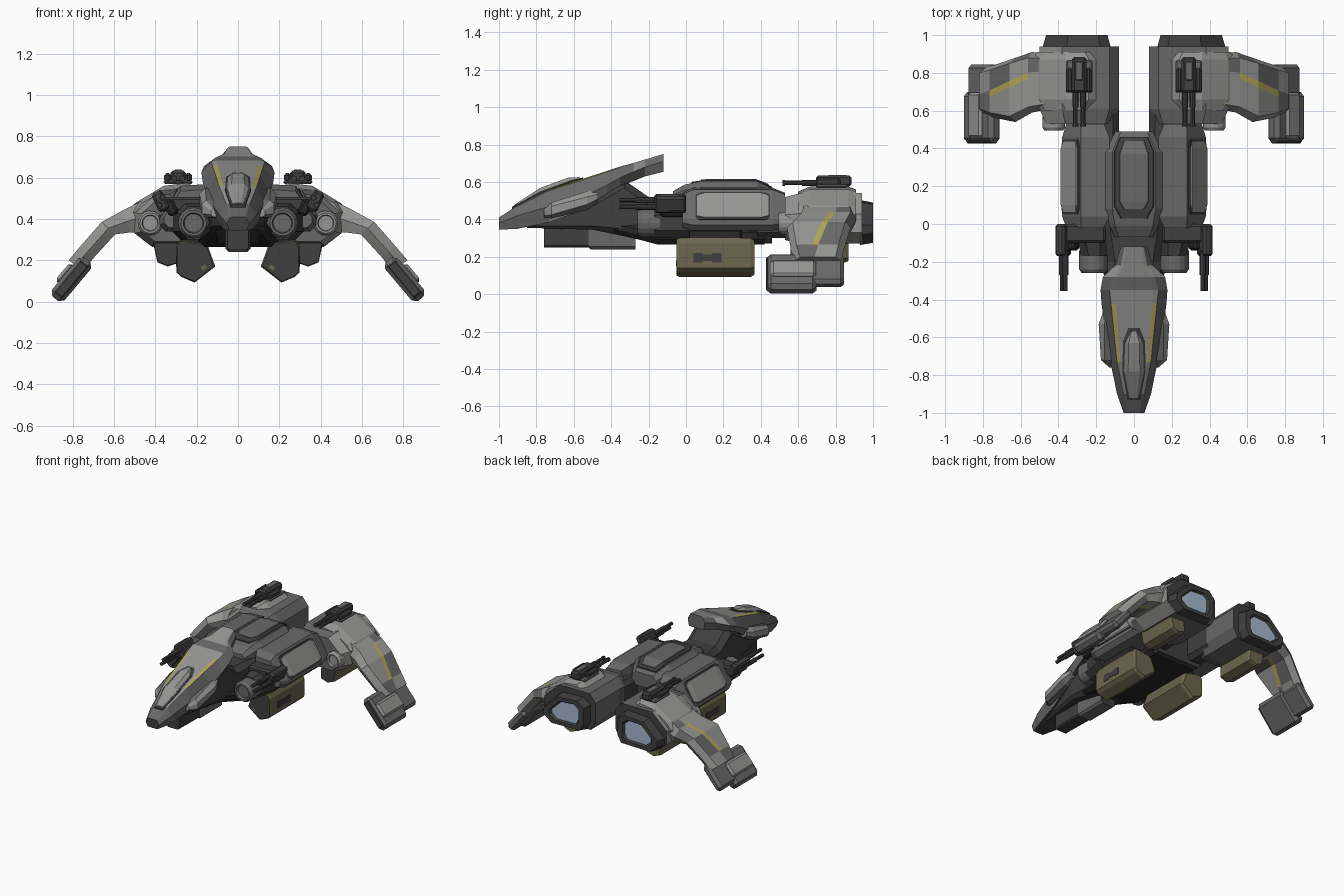
import bpy
import bmesh
from math import cos, sin, pi, radians
from mathutils import Matrix, Vector

default = bpy.data.objects.get("Cube")
if default:
    bpy.data.objects.remove(default, do_unlink=True)


def make_material(name, red, green, blue):
    mat = bpy.data.materials.new(name)
    mat.use_nodes = True
    colour = (red, green, blue, 1)
    mat.diffuse_color = colour
    mat.node_tree.nodes["Principled BSDF"].inputs["Base Color"].default_value = colour
    return mat


LIGHT, MID, DARK, BLACK, OLIVE, YELLOW, BLUE = range(7)
MATERIALS = [
    make_material("light grey", .3, .3, .29),
    make_material("mid grey", .14, .14, .14),
    make_material("dark grey", .05, .05, .05),
    make_material("black", .022, .022, .022),
    make_material("olive", .15, .135, .075),
    make_material("yellow", .44, .38, .1),
    make_material("exhaust blue", .38, .47, .63),
]


def finish(name, bm, mirror):
    """Turn a bmesh into a flat-shaded object, optionally mirrored across x."""
    bmesh.ops.recalc_face_normals(bm, faces=bm.faces[:])
    mesh = bpy.data.meshes.new(name)
    bm.to_mesh(mesh)
    bm.free()
    for mat in MATERIALS:
        mesh.materials.append(mat)
    obj = bpy.data.objects.new(name, mesh)
    bpy.context.collection.objects.link(obj)
    if mirror:
        obj.modifiers.new("Mirror", "MIRROR")


def loft(name, rings, mat, mirror=False, rule=None, caps=None):
    """Bridge matching rings; rule(segment, strip) may pick a face colour."""
    bm = bmesh.new()
    rows = [[bm.verts.new(p) for p in ring] for ring in rings]
    count = len(rows[0])
    for seg in range(len(rows) - 1):
        for strip in range(count):
            after = (strip + 1) % count
            face = bm.faces.new((rows[seg][strip], rows[seg][after],
                                 rows[seg + 1][after], rows[seg + 1][strip]))
            face.material_index = rule(seg, strip) if rule else mat
    for row, colour in zip((rows[0], rows[-1]), caps or (mat, mat)):
        bm.faces.new(row).material_index = colour
    finish(name, bm, mirror)


def chamfered(y, x0, x1, z0, z1, c):
    return [(x0 + c, y, z0), (x1 - c, y, z0), (x1, y, z0 + c), (x1, y, z1 - c),
            (x1 - c, y, z1), (x0 + c, y, z1), (x0, y, z1 - c), (x0, y, z0 + c)]


def hull(name, stations, mat, mirror=True, **options):
    loft(name, [chamfered(*s) for s in stations], mat, mirror, **options)


def centred(name, stations, mat, **options):
    """Hull on the centre line; stations are y, half width, bottom, top, chamfer."""
    full = [(y, -w, w, z0, z1, c) for y, w, z0, z1, c in stations]
    hull(name, full, mat, False, **options)


def prism(name, outline, stations, mat, **options):
    """Mirrored x-z outline along y; stations are y and a scale about its middle."""
    middle = sum((Vector(p) for p in outline), Vector((0, 0))) / len(outline)
    rings = []
    for y, scale in stations:
        points = [middle.lerp(Vector(p), scale) for p in outline]
        rings.append([(p.x, y, p.y) for p in points])
    loft(name, rings, mat, True, **options)


def box(name, centre, size, mat, tilt=0, bevel=.012):
    bm = bmesh.new()
    bmesh.ops.create_cube(bm, size=1)
    bmesh.ops.scale(bm, vec=size, verts=bm.verts)
    if bevel:
        bmesh.ops.bevel(bm, geom=bm.edges[:], offset=bevel, segments=1, affect="EDGES")
    turn = Matrix.Translation(centre) @ Matrix.Rotation(radians(tilt), 4, "Y")
    bmesh.ops.transform(bm, matrix=turn, verts=bm.verts)
    for face in bm.faces:
        face.material_index = mat
    finish(name, bm, True)


def tube(name, x, z, profile, mat, sides=16):
    """Turned part along y; profile is a list of (y, radius)."""
    rings = [[(x + r * cos(2 * pi * i / sides), y, z + r * sin(2 * pi * i / sides))
              for i in range(sides)] for y, r in profile]
    loft(name, rings, mat, True)


# Nose shell: y, then top, shoulder and lower edge as half width and height
def shell_ring(y, wt, zt, ws, zs, wb, zb):
    half = [(wt * .8, zt), (wt, zt - .006), (ws, zs), (wb, zb)]
    return [(x, y, z) for x, z in half] + [(-x, y, z) for x, z in reversed(half)]


def shell_colour(seg, strip):
    if strip in (0, 6) and seg in (2, 3):
        return YELLOW
    if strip == 3:
        return DARK
    if strip in (0, 6, 7):
        return MID if seg in (0, 5) else LIGHT
    return LIGHT if (seg, strip) in ((2, 2), (2, 4), (6, 1), (6, 5)) else MID


loft("nose_shell", [shell_ring(*s) for s in (
    (-1, .04, .41, .055, .38, .04, .345),
    (-.9, .055, .475, .09, .42, .07, .35),
    (-.73, .09, .56, .125, .47, .1, .385),
    (-.55, .108, .618, .155, .52, .13, .45),
    (-.42, .122, .66, .172, .585, .15, .54),
    (-.35, .13, .683, .177, .625, .15, .58),
    (-.28, .11, .702, .165, .655, .12, .605),
    (-.22, .07, .72, .1, .68, .09, .63),
    (-.12, .05, .75, .07, .71, .06, .655))], MID, rule=shell_colour, caps=(DARK, MID))


# Raised canopy following the slope of the nose
def canopy_ring(y, w, z, h):
    return [(-w, y, z - .03), (-w, y, z), (-w * .6, y, z + h),
            (w * .6, y, z + h), (w, y, z), (w, y, z - .03)]


loft("canopy_frame", [canopy_ring(*s) for s in (
    (-.93, .035, .464, .004), (-.78, .062, .543, .008), (-.62, .058, .602, .008),
    (-.55, .03, .62, .004))], DARK)
loft("canopy", [canopy_ring(*s) for s in (
    (-.92, .025, .472, .005), (-.78, .052, .548, .02), (-.63, .047, .603, .02),
    (-.57, .022, .616, .01))], LIGHT)
hull("cheek_panel", [(-.76, .08, .13, .41, .45, .01), (-.72, .08, .175, .405, .49, .02),
                     (-.53, .1, .187, .45, .55, .03), (-.47, .1, .165, .49, .555, .02)], LIGHT,
     rule=lambda seg, strip: LIGHT if strip in (2, 3) else MID)

# Neck, chin and belly
centred("neck", [(-.85, .06, .355, .4, .01), (-.5, .13, .345, .49, .02),
                 (-.33, .14, .31, .61, .04), (-.2, .14, .28, .52, .04),
                 (0, .16, .27, .52, .03), (.46, .2, .27, .5, .03)], DARK)
centred("chin", [(-.76, .05, .25, .39, .01), (-.52, .055, .25, .4, .01),
                 (-.51, .06, .24, .4, .015), (-.27, .06, .24, .4, .015)], MID,
        rule=lambda seg, strip: MID if seg else DARK, caps=(DARK, DARK))
centred("belly", [(-.5, .1, .36, .4, .01), (-.15, .19, .265, .36, .03),
                  (.42, .2, .265, .36, .03)], BLACK)

# Central dorsal block and its hatch
centred("dorsal_block", [(-.07, .1, .45, .55, .02), (-.01, .13, .45, .585, .03),
                         (.08, .15, .45, .605, .035), (.38, .15, .45, .605, .035),
                         (.49, .1, .45, .55, .03)], MID)
centred("dorsal_hatch", [(.03, .07, .57, .601, .005), (.09, .105, .58, .61, .005),
                         (.385, .105, .58, .61, .005), (.46, .075, .54, .575, .005)], DARK)
centred("hatch_panel", [(.08, .055, .59, .612, .004), (.12, .078, .59, .617, .004),
                        (.37, .078, .59, .617, .004), (.44, .055, .55, .59, .004)], MID)

# Side pods with sloping armour panels
prism("side_pod", [(.13, .34), (.35, .34), (.38, .37), (.38, .4), (.28, .56), (.13, .57)],
      [(-.02, .8), (.04, 1), (.46, 1), (.53, .8)], MID)
prism("panel_frame", [(.27, .39), (.36, .38), (.385, .4), (.296, .547), (.27, .54)],
      [(.05, .85), (.08, 1), (.42, 1), (.45, .85)], DARK)
prism("side_panel", [(.28, .4), (.37, .39), (.388, .412), (.308, .544), (.28, .53)],
      [(.06, .8), (.1, 1), (.4, 1), (.44, .8)], LIGHT)

# Intakes beside the neck
hull("intake_housing", [(-.17, .14, .28, .3, .46, .04), (.02, .14, .32, .3, .5, .04)], DARK)
tube("front_intake", .215, .38, [(-.14, .075), (-.24, .075), (-.26, .062), (-.26, .05),
                                (-.24, .045)], MID)
tube("engine_intake", .425, .38, [(.62, .06), (.51, .06), (.495, .05), (.495, .04),
                                 (.51, .036)], LIGHT)

# Side guns
box("gun_arm", (.27, -.05, .47), (.24, .1, .07), DARK)
box("gun_bracket", (.325, -.07, .455), (.05, .14, .08), BLACK, tilt=25)
box("gun_body", (.375, -.085, .485), (.055, .17, .1), DARK, tilt=25)
box("gun_cover", (.395, -.09, .505), (.03, .13, .05), MID, tilt=25)
for side in (-1, 1):
    tube("gun_barrel", .372 + side * .008, .485 - side * .018,
         [(-.14, .016), (-.27, .016), (-.27, .012), (-.355, .012)], DARK, sides=8)

# Engine nacelles, connecting spine and exhausts
NACELLE = [(.12, .275), (.42, .27), (.5, .33), (.5, .43), (.38, .54), (.13, .54),
           (.08, .48), (.08, .34)]
NOZZLE = [(.17, .28), (.4, .275), (.465, .325), (.465, .37), (.35, .48), (.19, .49),
          (.14, .45), (.14, .33)]
hull("engine_spine", [(.38, .08, .22, .3, .5, .03), (.66, .08, .22, .3, .5, .03)], DARK)
prism("engine_nacelle", NACELLE, [(.53, .85), (.61, 1), (.94, 1)], MID,
      rule=lambda seg, strip: LIGHT if strip in (1, 2, 3) else MID, caps=(MID, DARK))
prism("engine_cowl", [(.2, .4), (.5, .34), (.54, .42), (.5, .475), (.36, .56), (.24, .575),
                      (.2, .54)], [(.6, .75), (.66, 1), (.87, 1), (.91, .85)], LIGHT)
prism("exhaust", NOZZLE, [(.93, 1.12), (1, 1), (1, .74), (.985, .66)], DARK, caps=(DARK, BLUE))

# Turrets on the nacelles
box("turret_base", (.29, .78, .578), (.14, .17, .02), MID, bevel=.008)
box("turret_body", (.29, .79, .605), (.075, .19, .06), DARK)
for side in (-1, 1):
    box("turret_cheek", (.29 + side * .05, .76, .6), (.035, .13, .045), DARK)
    tube("turret_barrel", .29 + side * .02, .595,
         [(.72, .016), (.62, .016), (.62, .012), (.53, .012), (.53, .015), (.515, .015)],
         DARK, sides=8)
box("turret_cap", (.29, .81, .632), (.04, .1, .012), MID, bevel=.004)

# Drooping wings: outer edge, inner edge, chord start and end, stripe position
WING = [(.38, .53, .42, .33, .62, .9, .8), (.56, .44, .52, .335, .59, .91, .785),
        (.66, .385, .595, .325, .54, .88, .74), (.765, .265, .695, .215, .56, .845, .69),
        (.82, .2, .75, .15, .58, .83, .67)]


def wing_ring(xo, zo, xi, zi, y0, y1, stripe):
    edge = [y0 + .03, stripe - .017, stripe + .017, y1 - .03]
    section = [(y0, .5)] + [(y, 1) for y in edge] + [(y1, .5)] + [(y, 0) for y in reversed(edge)]
    return [(xi + (xo - xi) * k, y, zi + (zo - zi) * k) for y, k in section]


def wing_colour(seg, strip):
    if strip in (2, 7) and seg in (1, 2):
        return YELLOW
    patches = ((2, 3), (1, 4), (3, 1), (3, 2), (0, 3), (1, 8), (2, 6), (3, 7))
    return MID if (seg, strip) in patches else LIGHT


loft("wing", [wing_ring(*s) for s in WING], LIGHT, True, rule=wing_colour)

# Wing tip pods
box("tip_pod_front", (.806, .565, .108), (.245, .265, .08), MID, tilt=50, bevel=.022)
box("tip_pod_nose", (.806, .437, .108), (.2, .02, .05), DARK, tilt=50, bevel=.006)
box("tip_pod_rear", (.8, .73, .122), (.2, .23, .065), MID, tilt=50, bevel=.02)
box("tip_pod_panel", (.838, .575, .137), (.11, .24, .03), LIGHT, tilt=50, bevel=.013)

# Underslung tanks
TANKS = {
    "front_tank": ([(.11, .17), (.15, .28), (.28, .3), (.297, .27), (.297, .14), (.275, .12),
                    (.21, .092)], -.05, .365),
    "rear_tank": ([(.28, .19), (.285, .28), (.38, .31), (.41, .28), (.39, .19), (.34, .17)],
                  .56, .87),
}
for label, (outline, start, end) in TANKS.items():
    prism(label, outline, [(start, .93), (start + .015, 1), (end - .02, 1), (end, .88)],
          OLIVE, caps=(DARK, OLIVE))
for y, height in ((.065, .05), (.115, .035), (.165, .05)):
    box("tank_marking", (.297, y, .195), (.006, .05, height), DARK, bevel=0)
box("tank_nose_patch", (.165, -.05, .165), (.025, .006, .02), OLIVE, tilt=30, bevel=0)
box("tank_pylon", (.23, .15, .31), (.1, .3, .08), BLACK)
box("rear_pylon", (.34, .72, .29), (.06, .2, .06), BLACK)
